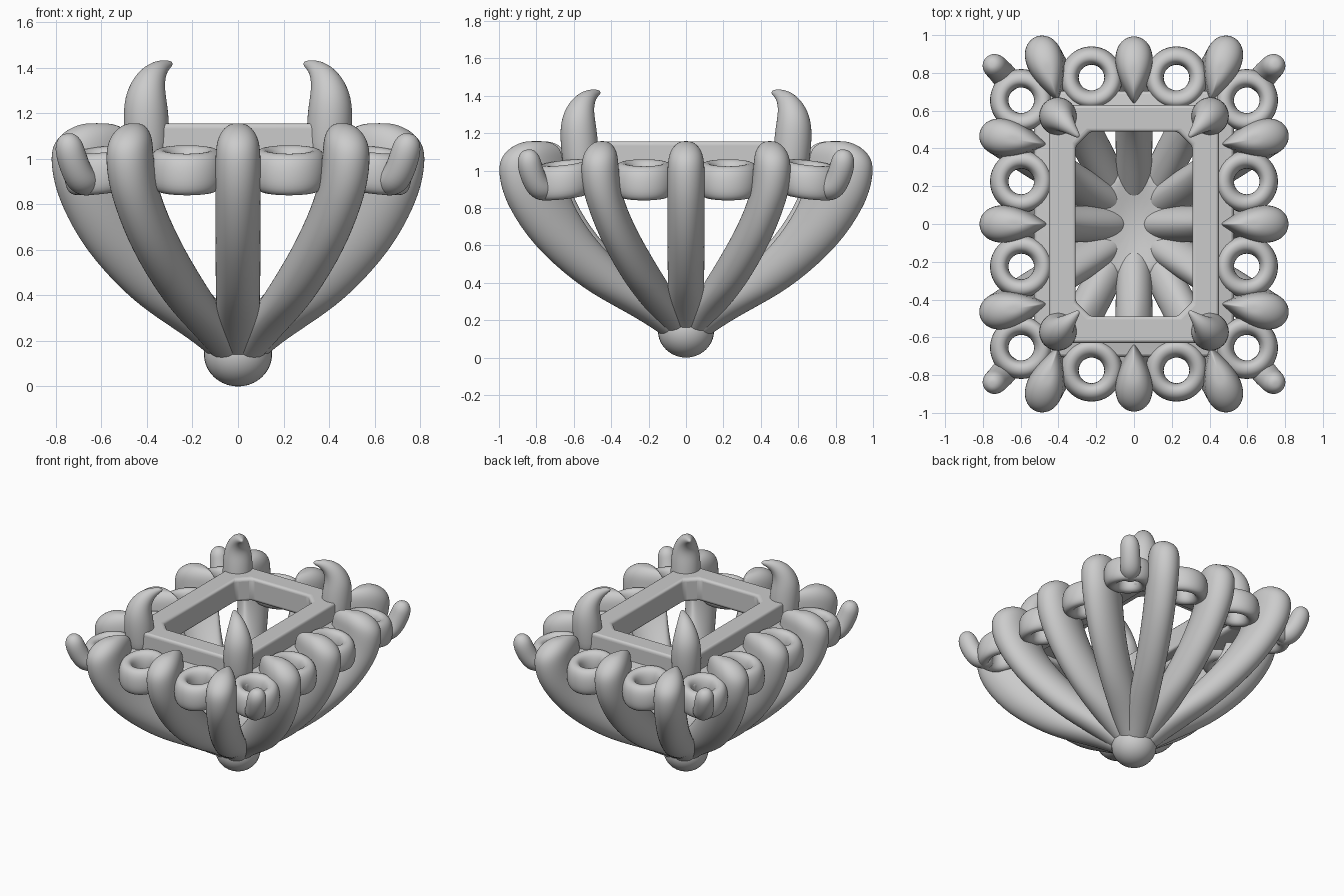
import bpy, bmesh, math
from mathutils import Vector

if "Cube" in bpy.data.objects:
    bpy.data.objects.remove(bpy.data.objects["Cube"])


def finish(name, bm, subsurf=0, bevel=0):
    bmesh.ops.recalc_face_normals(bm, faces=bm.faces)
    me = bpy.data.meshes.new(name)
    bm.to_mesh(me)
    bm.free()
    ob = bpy.data.objects.new(name, me)
    bpy.context.collection.objects.link(ob)
    if subsurf:
        m = ob.modifiers.new("smooth", 'SUBSURF')
        m.levels = m.render_levels = subsurf
    if bevel:
        m = ob.modifiers.new("round", 'BEVEL')
        m.width, m.segments = bevel, 5
    bpy.ops.object.select_all(action='DESELECT')
    ob.select_set(True)
    bpy.context.view_layer.objects.active = ob
    if subsurf:
        bpy.ops.object.shade_smooth()
    else:
        bpy.ops.object.shade_smooth_by_angle(angle=math.radians(35))
    return ob


def loft(name, sections, cyclic=False, subsurf=0, bevel=0):
    """Skin a list of equal-length point loops."""
    bm = bmesh.new()
    rows = [[bm.verts.new(p) for p in s] for s in sections]
    n = len(rows[0])
    for i in range(len(rows) if cyclic else len(rows) - 1):
        a, b = rows[i], rows[(i + 1) % len(rows)]
        for j in range(n):
            k = (j + 1) % n
            bm.faces.new((a[j], a[k], b[k], b[j]))
    if not cyclic:
        bm.faces.new(rows[0])
        bm.faces.new(rows[-1])
    return finish(name, bm, subsurf, bevel)


def tube(name, path, n=12):
    """Tapered round tube; path items are (x, y, z, radius)."""
    pts = [Vector(p[:3]) for p in path]
    secs = []
    for i, p in enumerate(pts):
        t = (pts[min(i + 1, len(pts) - 1)] - pts[max(i - 1, 0)]).normalized()
        side = t.cross(Vector((pts[0].y, -pts[0].x, 0))).normalized()
        up = t.cross(side)
        r = path[i][3] * 1.04
        secs.append([p + r * (math.cos(a) * side + math.sin(a) * up)
                     for a in (2 * math.pi * k / n for k in range(n))])
    return loft(name, secs, subsurf=2)


# Ribs: height, outward fraction, inset, section length, half width
RIB = [(.08, .07, 0, .08, .05), (.19, .22, 0, .22, .085), (.3, .43, 0, .34, .098),
       (.4, .595, 0, .39, .1), (.6, .82, 0, .38, .104), (.8, .95, 0, .378, .105),
       (.92, .993, 0, .375, .106), (1.03, 1.005, 0, .37, .104), (1.09, 1, .025, .335, .094),
       (1.13, 1, .075, .26, .07), (1.152, 1, .13, .16, .04), (1.157, 1, .17, .07, .015)]


def rib(name, outer, inner):
    o = Vector((*outer, 0))
    tip = (Vector((*inner, 0)) - o).normalized()
    secs = []
    for z, f, inset, length, w in RIB:
        # lower sections turn towards the centre and become oval
        d = tip.lerp(-o.normalized(), max(0, min(.6, (.9 - z) * 1.6))).normalized()
        oval = max(0, min(1, (1 - z) * 2.2))
        side = Vector((-d.y, d.x, 0))
        loop = []
        for k in range(14):
            t = 2 * math.pi * k / 14
            u = inset + length * (1 + math.cos(t)) / 2
            drop = abs(math.sin(t / 2)) / .77
            v = w * math.sin(t) * (drop * (1 - oval) + oval)
            loop.append(o * f + d * u + side * v + Vector((0, 0, z)))
        secs.append(loop)
    loft(name, secs, subsurf=2)


for s, tag in ((-1, "front"), (1, "back")):
    for k in (-1, 0, 1):
        rib(f"{tag}_rib", (.515 * k, s), (.40 * k, .64 * s))
for s, tag in ((-1, "left"), (1, "right")):
    for k in (-1, 0, 1):
        rib(f"{tag}_rib", (.825 * s, .48 * k), (.46 * s, .42 * k))

# Bottom knob where the ribs meet
bm = bmesh.new()
bmesh.ops.create_uvsphere(bm, u_segments=32, v_segments=20, radius=.15)
for v in bm.verts:
    v.co.z = v.co.z * .95 + .1425
finish("base_knob", bm)

# Filled web between the rib roots
loft("rib_root_web", [[(rx * math.cos(a), ry * math.sin(a), z)
                       for a in (2 * math.pi * k / 16 for k in range(16))]
                      for z, rx, ry in ((.12, .12, .12), (.19, .16, .18), (.27, .2, .27),
                                        (.36, .22, .32), (.37, .17, .26), (.33, .06, .09))],
     subsurf=2)


# Rectangular bezel and the sloping shelf around it
def octagon(x, y, c, z):
    q = [(x, y - c), (x - c, y), (c - x, y), (-x, y - c),
         (-x, c - y), (c - x, -y), (x - c, -y), (x, c - y)]
    return [(a, b, z) for a, b in q]


loft("bezel_frame", [octagon(.45, .63, .03, .985), octagon(.45, .63, .03, 1.155),
                     octagon(.31, .49, .08, 1.155), octagon(.31, .49, .08, .985)],
     cyclic=True, bevel=.06)
loft("bezel_shelf", [octagon(.53, .705, .04, .9), octagon(.53, .705, .04, 1.015),
                     octagon(.38, .56, .03, 1.05), octagon(.38, .56, .03, .95)],
     cyclic=True, bevel=.025)


# Gallery rings between the ribs, tilted down outwards
def ring(name, cx, cy, dx, dy):
    secs = []
    for i in range(32):
        a = 2 * math.pi * i / 32
        loop = []
        for k in range(16):
            t = 2 * math.pi * k / 16
            c, s = math.cos(t), math.sin(t)
            r = .117 + .05 * math.copysign(abs(c) ** .85, c)
            x, y = r * math.cos(a), r * math.sin(a)
            z = .95 + .093 * math.copysign(abs(s) ** .85, s) - .16 * (x * dx + y * dy)
            loop.append((cx + x, cy + y, z))
        secs.append(loop)
    loft(name, secs, cyclic=True, subsurf=1)


for sx in (-1, 1):
    for sy in (-1, 1):
        ring("end_ring", .225 * sx, .775 * sy, 0, sy)
        ring("side_ring", .597 * sx, .225 * sy, sx, 0)
        ring("corner_ring", .597 * sx, .655 * sy, .7 * sx, .7 * sy)

        # Curved claws on the bezel corners
        claw = [(.395, .555, .97, .09), (.40, .565, 1.08, .1), (.405, .575, 1.2, .1),
                (.405, .575, 1.28, .09), (.385, .555, 1.35, .068), (.35, .52, 1.395, .043),
                (.315, .485, 1.413, .022), (.29, .46, 1.42, .01)]
        tube("claw", [(x * sx, y * sy, z, r) for x, y, z, r in claw])

        # Bent pins on the outer corners
        pin = [(.63, .71, .905, .05), (.655, .74, .9, .066), (.688, .785, .907, .07),
               (.712, .812, .95, .066), (.738, .838, 1.03, .066), (.746, .842, 1.075, .058),
               (.749, .844, 1.105, .035), (.75, .845, 1.112, .012)]
        tube("corner_pin", [(x * sx, y * sy, z, r) for x, y, z, r in pin])
